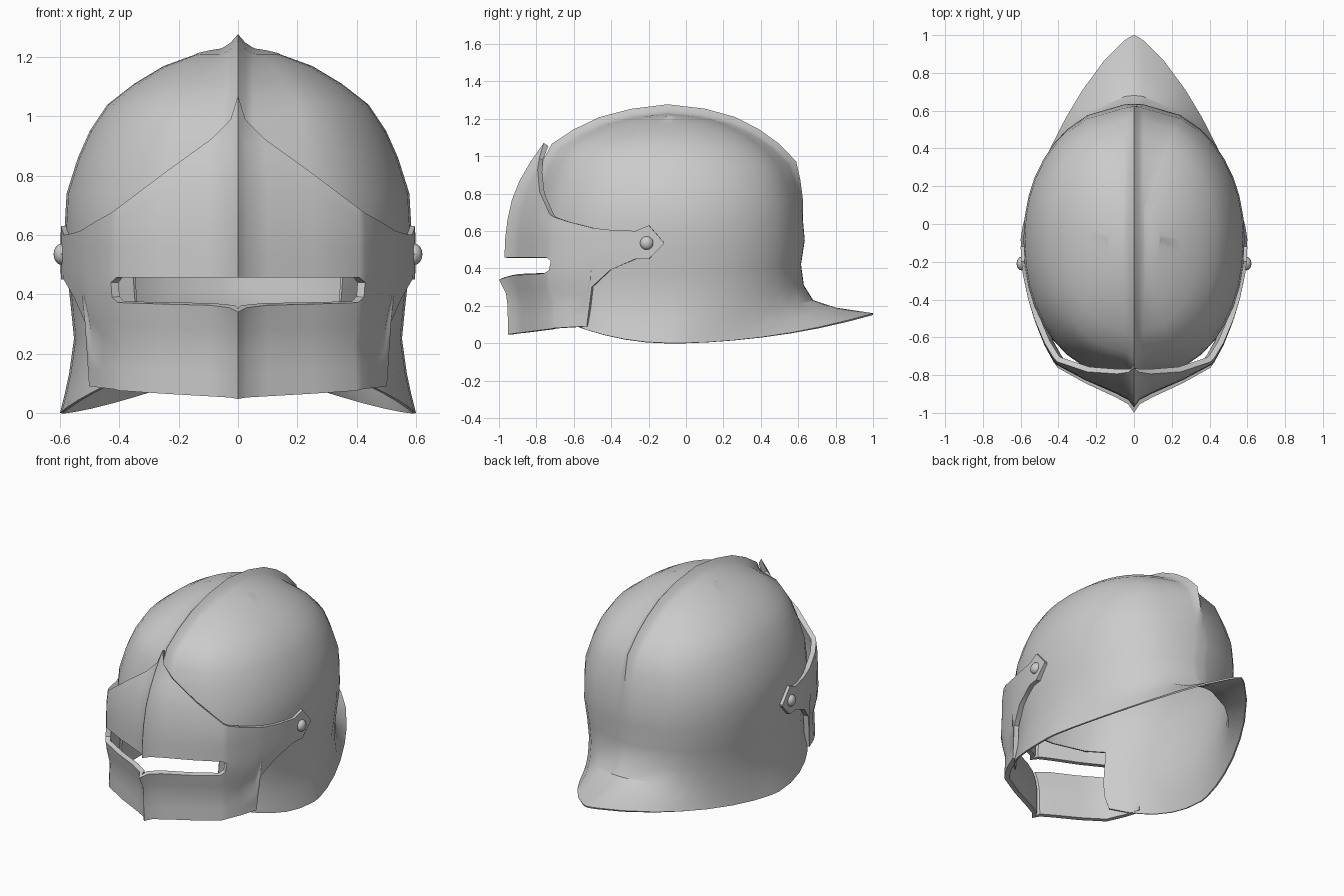
import bpy, bmesh, math
from mathutils import Vector

cube = bpy.data.objects.get("Cube")
if cube:
    bpy.data.objects.remove(cube, do_unlink=True)

steel = bpy.data.materials.new("grey_steel")
steel.use_nodes = True
steel.diffuse_color = (0.6, 0.6, 0.6, 1)
steel.node_tree.nodes["Principled BSDF"].inputs["Base Color"].default_value = (0.6, 0.6, 0.6, 1)


def make_object(name, bm, thickness=0, mirror=False):
    mesh = bpy.data.meshes.new(name)
    bm.to_mesh(mesh)
    bm.free()
    mesh.materials.append(steel)
    ob = bpy.data.objects.new(name, mesh)
    bpy.context.collection.objects.link(ob)
    if mirror:
        ob.modifiers.new("Mirror", 'MIRROR').merge_threshold = 0.001
    if thickness:
        solid = ob.modifiers.new("Thickness", 'SOLIDIFY')
        solid.thickness = thickness
        solid.offset = -1
    bpy.ops.object.select_all(action='DESELECT')
    ob.select_set(True)
    bpy.context.view_layer.objects.active = ob
    bpy.ops.object.convert(target='MESH')
    bpy.ops.object.shade_smooth_by_angle(angle=math.radians(35))
    return ob


def lerp_table(table, z):
    # Piecewise linear lookup of (z, a, b) rows
    if z <= table[0][0]:
        return table[0][1:]
    for p, q in zip(table, table[1:]):
        if z <= q[0]:
            t = (z - p[0]) / (q[0] - p[0])
            return [a + (b - a) * t for a, b in zip(p[1:], q[1:])]
    return table[-1][1:]


MID_Y = -0.08

# Skull with flared, pointed neck guard
# rows: side z, back lift, front lift, half width, front y, back y, back roundness
skull_rows = [
    (0.00, 0.16, 0.18, 0.60, -0.80, 1.00, 1.35),
    (0.06, 0.13, 0.15, 0.585, -0.81, 0.80, 1.55),
    (0.13, 0.10, 0.11, 0.57, -0.82, 0.68, 1.8),
    (0.25, 0.06, 0.06, 0.553, -0.82, 0.63, 2.0),
    (0.37, 0.05, 0.03, 0.565, -0.82, 0.615, 2.1),
    (0.50, 0.05, 0.02, 0.58, -0.82, 0.635, 2.1),
    (0.62, 0.04, 0, 0.585, -0.81, 0.625, 2.1),
    (0.74, 0.02, 0, 0.578, -0.79, 0.615, 2.1),
    (0.86, 0, 0, 0.54, -0.76, 0.585, 2.1),
    (0.95, 0, 0, 0.50, -0.73, 0.55, 2.1),
    (1.04, 0, 0, 0.44, -0.68, 0.46, 2.1),
    (1.11, 0, 0, 0.35, -0.57, 0.36, 2.1),
    (1.17, 0, 0, 0.25, -0.44, 0.24, 2.0),
    (1.21, 0, 0, 0.14, -0.28, 0.09, 2.0),
]
FRONT_ROUND = 2.2
CREST_X = (0, 0.025, 0.05)           # columns that carry the crest
CREST_SHARE = (1, 0.38, 0.06)        # crest height on those columns
SIDE_ANGLES = (24, 36, 45, 54, 63, 72, 81, 90)
QUARTER = len(CREST_X) + len(SIDE_ANGLES) - 1
COLS, BROW_ROW, FACE_COLS = 4 * QUARTER, 5, 4
CENTRE = Vector((0, -0.07, 0.6))


def crest_offset(co, step):
    # Push the middle columns outward into a ridge that fades low down
    if step >= len(CREST_X):
        return Vector((0, 0, 0))
    fade = min(1, max(0, (co.z - 0.7) / 0.25))
    out = Vector((0, co.y - CENTRE.y, co.z - CENTRE.z)).normalized()
    return out * 0.045 * CREST_SHARE[step] * fade


bm = bmesh.new()
rings = []
for zs, lift_b, lift_f, half, yf, yb, n_back in skull_rows:
    ring = []
    for i in range(COLS):
        front = i <= QUARTER or i >= 3 * QUARTER
        step = min(i % (2 * QUARTER), 2 * QUARTER - i % (2 * QUARTER))
        n = FRONT_ROUND if front else n_back
        if step < len(CREST_X):
            x = CREST_X[step]
        else:
            x = half * math.sin(math.radians(SIDE_ANGLES[step - len(CREST_X)])) ** (2 / n)
        depth = max(0, 1 - (x / half) ** n) ** (1 / n)
        y = MID_Y + ((yf if front else yb) - MID_Y) * depth
        z = zs + (lift_f if front else lift_b) * depth ** 2
        co = Vector((x if i <= 2 * QUARTER else -x, y, z))
        ring.append(bm.verts.new(co + crest_offset(co, step)))
    rings.append(ring)
for r in range(len(rings) - 1):
    for i in range(COLS):
        # Leave the face opening clear
        if r < BROW_ROW and (i < FACE_COLS or i >= COLS - FACE_COLS):
            continue
        k = (i + 1) % COLS
        bm.faces.new((rings[r][i], rings[r][k], rings[r + 1][k], rings[r + 1][i]))

# Crown: bridge the last ring front to back over a raised middle line
last = rings[-1]
for side in (1, -1):
    middle = []
    for step in range(QUARTER):
        a, b = last[side * step], last[2 * QUARTER - side * step]
        co = (a.co + b.co) / 2
        co.z = 1.212 + 0.02 * (1 - (co.x / 0.14) ** 2)
        middle.append(bm.verts.new(co + crest_offset(co, step)))
    middle.append(last[side * QUARTER])
    for step in range(QUARTER):
        for end, flip in ((side, 1), (-side, -1)):
            base = 0 if flip == 1 else 2 * QUARTER
            p, q = last[base + side * flip * step], last[base + side * flip * (step + 1)]
            corners = [p, q, middle[step + 1], middle[step]]
            if step == QUARTER - 1:
                corners = [p, q, middle[step]]
            bm.faces.new(corners if end == 1 else corners[::-1])
bmesh.ops.remove_doubles(bm, verts=bm.verts, dist=0.0005)
loose = [v for v in bm.verts if not v.link_faces]
bmesh.ops.delete(bm, geom=loose, context='VERTS')
make_object("skull", bm, thickness=0.01)

# Visor: plan x, plan y, bottom z, slot bottom z, slot top z, top z
visor_cols = [
    (0.00, -0.97, 0.047, 0.34, 0.457, 1.07),
    (0.03, -0.93, 0.052, 0.355, 0.457, 0.99),
    (0.10, -0.895, 0.056, 0.363, 0.457, 0.925),
    (0.26, -0.825, 0.065, 0.367, 0.457, 0.81),
    (0.41, -0.745, 0.075, 0.372, 0.457, 0.69),
    (0.43, -0.72, 0.08, 0.39, 0.44, 0.675),
]
arm_cols = [(0.475, -0.64, 0.085, 0.65), (0.515, -0.54, 0.09, 0.625), (0.53, -0.5, 0.3, 0.615),
            (0.56, -0.4, 0.39, 0.605), (0.588, -0.27, 0.45, 0.6), (0.597, -0.2, 0.45, 0.63),
            (0.6, -0.12, 0.53, 0.54)]
SLOT_END = len(visor_cols) - 1
for x, y, low, high in arm_cols:
    visor_cols.append((x, y, low, low + 0.42 * (high - low), low + 0.58 * (high - low), high))
# z, width scale, depth scale
visor_shape = [(0.05, 0.98, 0.98), (0.25, 0.955, 0.982), (0.34, 0.98, 1.033), (0.46, 1, 1),
               (0.6, 1, 0.995), (0.72, 0.99, 0.97), (0.82, 0.95, 0.94),
               (0.95, 0.87, 0.86), (1.07, 0.75, 0.765)]
LOW_STEPS, TOP_STEPS = 4, 6
bm = bmesh.new()
grid = []
for x, y, low, slot_low, slot_high, high in visor_cols:
    levels = [low + (slot_low - low) * j / LOW_STEPS for j in range(LOW_STEPS + 1)]
    levels += [slot_high + (high - slot_high) * j / TOP_STEPS for j in range(TOP_STEPS + 1)]
    column = []
    for z in levels:
        sx, sy = lerp_table(visor_shape, z)
        if y > -0.3:
            sx = 1
        column.append(bm.verts.new((x * sx, MID_Y + (y - MID_Y) * sy, z)))
    grid.append(column)
for i in range(len(grid) - 1):
    for j in range(len(grid[0]) - 1):
        if j == LOW_STEPS and i < SLOT_END:
            continue  # eye slot
        bm.faces.new((grid[i][j], grid[i + 1][j], grid[i + 1][j + 1], grid[i][j + 1]))
make_object("visor", bm, thickness=0.03, mirror=True)

# Hinge rivets
for side, name in ((1, "left_rivet"), (-1, "right_rivet")):
    bm = bmesh.new()
    bmesh.ops.create_uvsphere(bm, u_segments=12, v_segments=8, radius=0.036)
    for v in bm.verts:
        v.co.x *= 0.75
        v.co += Vector((side * 0.595, -0.21, 0.535))
    make_object(name, bm)
